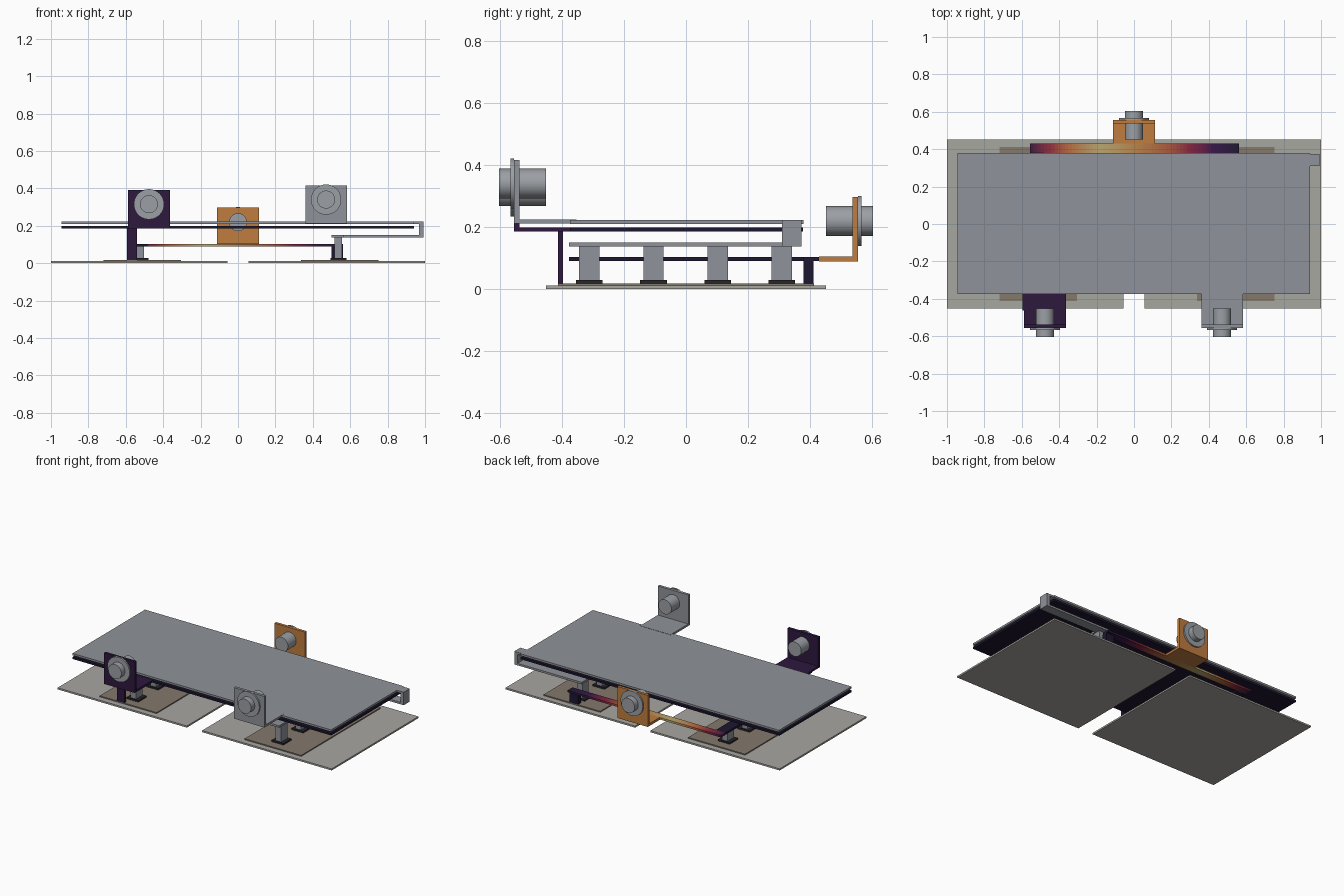
import bpy, bmesh, math
from mathutils import Vector

if "Cube" in bpy.data.objects:
    bpy.data.objects.remove(bpy.data.objects["Cube"])


def material(name, rgb):
    m = bpy.data.materials.new(name)
    m.diffuse_color = (*rgb, 1)
    m.use_nodes = True
    m.node_tree.nodes["Principled BSDF"].inputs["Base Color"].default_value = m.diffuse_color
    return m


BASE = material("base", (0.39, 0.385, 0.355))
SOLDER = material("solder", (0.23, 0.19, 0.15))
CHIP = material("chip", (0.02, 0.02, 0.025))
STEEL = material("steel", (0.275, 0.29, 0.32))
BOLT = material("bolt_steel", (0.33, 0.35, 0.375))
DARK = material("dark_copper", (0.012, 0.008, 0.03))
PURPLE = material("purple", (0.026, 0.009, 0.048))
ORANGE = material("orange", (0.52, 0.20, 0.05))


def new_object(name, bm, mat):
    me = bpy.data.meshes.new(name)
    bmesh.ops.recalc_face_normals(bm, faces=bm.faces)
    bm.to_mesh(me)
    bm.free()
    ob = bpy.data.objects.new(name, me)
    bpy.context.collection.objects.link(ob)
    if mat:
        me.materials.append(mat)
    return ob


def extrude(name, pts, axis, lo, hi, mat=STEEL):
    """Extrude a closed 2D outline along x or z."""
    bm = bmesh.new()
    make = {"x": lambda p: (lo, p[0], p[1]), "z": lambda p: (p[0], p[1], lo)}[axis]
    face = bm.faces.new([bm.verts.new(make(p)) for p in pts])
    res = bmesh.ops.extrude_face_region(bm, geom=[face])
    d = Vector((hi - lo, 0, 0)) if axis == "x" else Vector((0, 0, hi - lo))
    bmesh.ops.translate(bm, vec=d, verts=[v for v in res["geom"] if isinstance(v, bmesh.types.BMVert)])
    return new_object(name, bm, mat)


def box(name, x0, x1, y0, y1, z0, z1, mat=STEEL):
    return extrude(name, [(x0, y0), (x1, y0), (x1, y1), (x0, y1)], "z", z0, z1, mat)


def cylinder(name, x, y0, y1, z, r):
    bpy.ops.mesh.primitive_cylinder_add(vertices=40, radius=r, depth=y1 - y0,
                                        location=(x, (y0 + y1) / 2, z), rotation=(math.pi / 2, 0, 0))
    bpy.context.object.name = name
    bpy.context.object.data.materials.append(BOLT)
    bpy.ops.object.shade_smooth_by_angle(angle=math.radians(30))


def terminal(name, x0, x1, side, y_in, z0, z1, t, zc, mat=STEEL):
    """L-shaped screw terminal with washer and bolt, facing side * y."""
    s = side
    pts = [(s * y_in, z0), (s * 0.556, z0), (s * 0.556, z1), (s * 0.538, z1),
           (s * 0.538, z0 + t), (s * y_in, z0 + t)]
    extrude(name + "_terminal", pts, "x", x0, x1, mat)
    xc = (x0 + x1) / 2
    cylinder(name + "_washer", xc, *sorted((s * 0.556, s * 0.566)), zc, 0.081)
    cylinder(name + "_bolt", xc, *sorted((s * 0.452, s * 0.604)), zc, 0.048)


# Base plates, solder pads, chips and posts for both halves
for side, x0, x1, p0, p1, cx, top in (("left", -1, -0.057, -0.72, -0.305, -0.522, 0.09),
                                      ("right", 0.055, 1, 0.337, 0.75, 0.537, 0.138)):
    box(side + "_base_plate", x0, x1, -0.452, 0.452, 0, 0.011, BASE)
    box(side + "_solder_pad", p0, p1, -0.413, 0.413, 0.011, 0.018, SOLDER)
    for i in range(4):
        y = -0.312 + 0.207 * i
        box(f"{side}_chip_{i}", cx - 0.043, cx + 0.043, y - 0.043, y + 0.043, 0.018, 0.028, CHIP)
        box(f"{side}_post_{i}", cx - 0.02, cx + 0.02, y - 0.033, y + 0.033, 0.028, top)

# Upper grey busbar: collector bar with arm, riser, top plate, terminal
extrude("right_collector_bar", [(0.5, -0.378), (0.565, -0.378), (0.565, 0.31), (0.992, 0.31),
                                (0.992, 0.373), (0.5, 0.373)], "z", 0.137, 0.15)
box("riser", 0.968, 0.992, 0.31, 0.373, 0.15, 0.21)
extrude("top_plate", [(-0.945, -0.375), (0.942, -0.375), (0.942, 0.31), (0.992, 0.31), (0.992, 0.373),
                      (0.942, 0.373), (0.942, 0.38), (-0.945, 0.38)], "z", 0.21, 0.223)
terminal("right", 0.36, 0.582, -1, 0.353, 0.211, 0.416, 0.0135, 0.34)

# Lower dark busbar: plate, leg on the left pad, terminal
box("lower_plate", -0.945, 0.942, -0.375, 0.378, 0.186, 0.199, DARK)
box("left_leg_tab", -0.595, -0.54, -0.463, -0.375, 0.1865, 0.1985, PURPLE)
box("left_leg", -0.593, -0.54, -0.414, -0.397, 0.018, 0.187, PURPLE)
terminal("left", -0.588, -0.364, -1, 0.375, 0.186, 0.391, 0.013, 0.315, PURPLE)

# Middle busbar: bar across left posts, heat-coloured strip, leg, back terminal
box("left_collector_bar", -0.556, -0.485, -0.378, 0.382, 0.09, 0.103, DARK)
box("back_leg", 0.5, 0.562, 0.379, 0.412, 0.018, 0.09, DARK)
terminal("back", -0.111, 0.111, 1, 0.43, 0.089, 0.297, 0.016, 0.219, ORANGE)

strip = box("heat_strip", -0.556, 0.562, 0.38, 0.43, 0.09, 0.103, None)
bm = bmesh.new()
bm.from_mesh(strip.data)
N = 60
step = 1.118 / N
for i in range(1, N):
    bmesh.ops.bisect_plane(bm, geom=bm.verts[:] + bm.edges[:] + bm.faces[:],
                           plane_co=(-0.556 + step * i, 0, 0), plane_no=(1, 0, 0))
for f in bm.faces:
    f.material_index = max(0, min(N - 1, int((f.calc_center_median().x + 0.556) / step)))
bm.to_mesh(strip.data)
bm.free()
# colour stops along x
stops = [(-0.56, (0.025, 0.01, 0.055)), (-0.44, (0.3, 0.03, 0.05)), (-0.34, (0.5, 0.16, 0.05)),
         (-0.18, (0.5, 0.4, 0.17)), (0.0, (0.5, 0.24, 0.07)), (0.17, (0.42, 0.11, 0.05)),
         (0.29, (0.25, 0.02, 0.05)), (0.42, (0.04, 0.01, 0.07)), (0.57, (0.012, 0.01, 0.03))]
for i in range(N):
    x = -0.556 + step * (i + 0.5)
    for (a, ca), (b, cb) in zip(stops, stops[1:]):
        if a <= x < b:
            strip.data.materials.append(material(f"heat_{i}", Vector(ca).lerp(Vector(cb), (x - a) / (b - a))))
